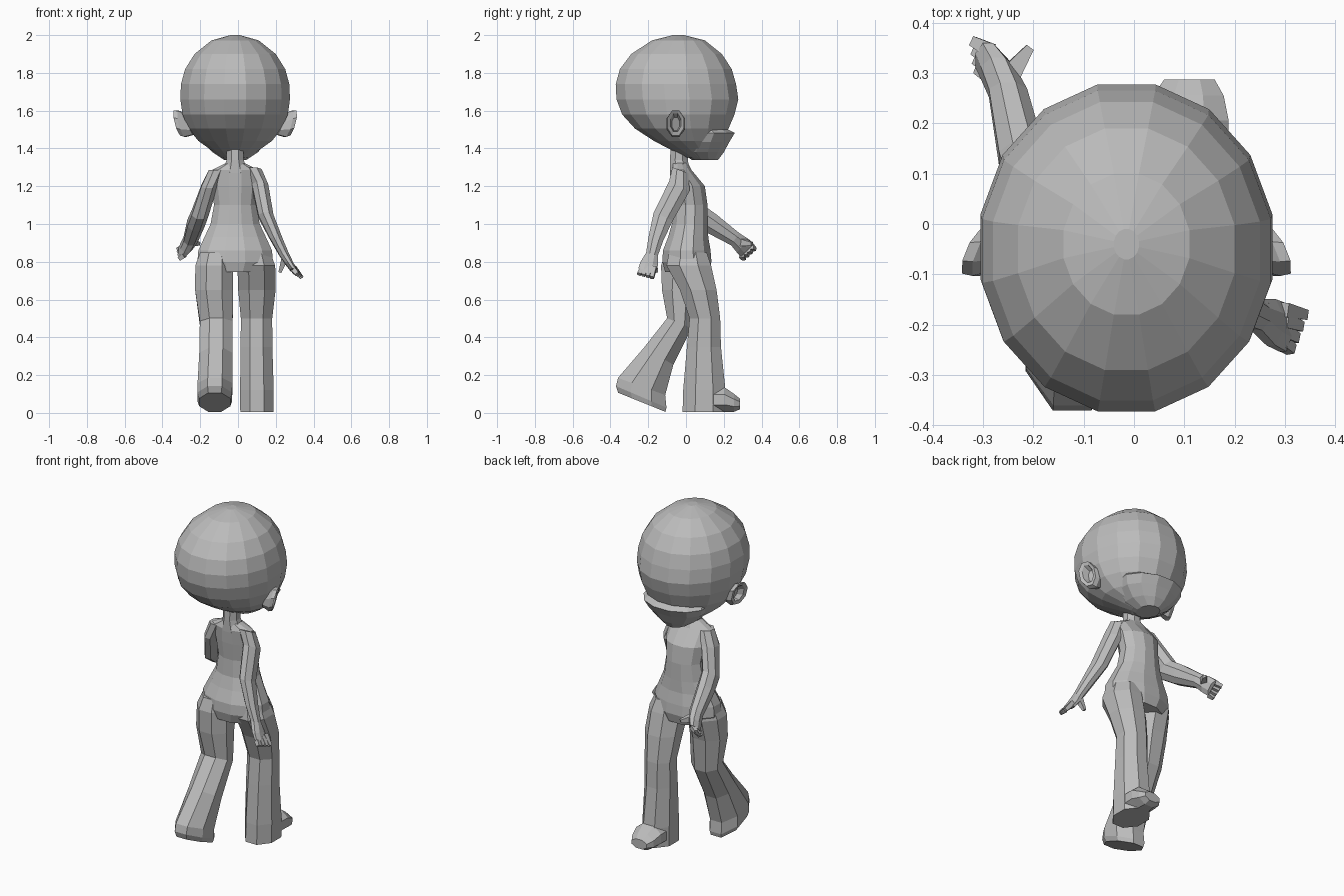
import bpy, bmesh, math
from mathutils import Vector

MID = -0.015  # mirror plane of the body

grey = bpy.data.materials.new("plain grey")
grey.diffuse_color = (0.5, 0.5, 0.5, 1)


def loft(name, rings):
    """Skin a list of equal-length point rings, closing both ends."""
    bm = bmesh.new()
    vs = [[bm.verts.new(p) for p in r] for r in rings]
    n = len(vs[0])
    for a, b in zip(vs, vs[1:]):
        for i in range(n):
            j = (i + 1) % n
            bm.faces.new((a[i], a[j], b[j], b[i]))
    bm.faces.new(vs[0][::-1])
    bm.faces.new(vs[-1])
    bmesh.ops.recalc_face_normals(bm, faces=bm.faces[:])
    me = bpy.data.meshes.new(name)
    bm.to_mesh(me)
    bm.free()
    me.materials.append(grey)
    ob = bpy.data.objects.new(name, me)
    bpy.context.collection.objects.link(ob)
    return ob


def ring(x, y, z, rx, rd, tilt=0, n=8):
    """Ellipse ring, its depth axis tilted in the y-z plane."""
    t = math.radians(tilt)
    d = Vector((0, math.cos(t), math.sin(t)))
    pts = []
    for i in range(n):
        a = 2 * math.pi * (i + 0.5) / n
        k = 1 / math.cos(math.pi / n)
        pts.append(Vector((x, y, z)) + k * (Vector((rx * math.cos(a), 0, 0)) + d * rd * math.sin(a)))
    return pts


def body(name, levels, n):
    """Horizontal rings given as z, half width, back y, front y."""
    return loft(name, [ring(MID, (b + f) / 2, z, w, (f - b) / 2, 0, n) for z, w, b, f in levels])


def limb(name, rows, n=8):
    return loft(name, [ring(*r, n=n) for r in rows])


def finger(name, a, b, r0, r1):
    """Tapered four-sided stick from a to b."""
    a, b = Vector(a), Vector(b)
    d = (b - a).normalized()
    u = d.orthogonal().normalized()
    v = d.cross(u)
    loft(name, [[p + r * (u * math.cos(k * math.pi / 2) + v * math.sin(k * math.pi / 2)) for k in range(4)]
                for p, r in ((a, r0), (b, r1))])


# Head, with a ledge above the jaw
body("head", [(2.0, .025, -.07, -.01), (1.972, .125, -.18, .1), (1.9, .215, -.29, .19),
              (1.82, .265, -.35, .242), (1.74, .287, -.372, .265), (1.66, .29, -.368, .277),
              (1.58, .279, -.338, .257), (1.505, .247, -.27, .225), (1.44, .195, -.17, .187),
              (1.39, .125, -.075, .175), (1.352, .075, 0, .165)], 16)
body("jaw", [(1.505, .18, -.03, .215), (1.482, .192, -.04, .258), (1.435, .172, -.04, .23),
             (1.38, .12, -.03, .2), (1.34, .06, .03, .17)], 12)

# Ears: cupped discs leaning outward
for side, label in ((1, "right"), (-1, "left")):
    rings = []
    for x, z, ry, rz in ((.23, 1.515, .035, .045), (.28, 1.53, .052, .074),
                         (.302, 1.535, .047, .072), (.298, 1.537, .03, .052), (.265, 1.53, .022, .037)):
        pts = []
        for i in range(8):
            a = math.pi * (i + .5) / 4
            dy, dz = ry * math.cos(a), rz * math.sin(a)
            pts.append((MID + side * (x - .4 * dy + .25 * dz), -.055 + dy, z + dz))
        rings.append(pts)
    loft(label + "_ear", rings)

# Neck and torso, wide at the hips and closing at the crotch
body("neck", [(1.43, .045, -.08, .01), (1.34, .045, -.085, .01), (1.27, .07, -.085, .02)], 8)
body("torso", [(1.325, .045, -.08, .01), (1.285, .125, -.085, .03), (1.2, .125, -.08, .1),
               (1.1, .112, -.07, .114), (1.0, .13, -.075, .116), (.93, .163, -.095, .118),
               (.86, .195, -.122, .13), (.8, .2, -.125, .135), (.745, .15, -.11, .12)], 12)

# Legs, one planted and one pushing off
limb("right_leg", [(.09, .01, .85, .08, .1), (.097, .015, .78, .1, .118), (.1, .065, .65, .099, .097),
                   (.098, .1, .5, .083, .081), (.098, .095, .35, .084, .09),
                   (.1, .097, .12, .089, .112), (.1, .095, .005, .088, .113)])
limb("right_foot", [(.103, .1, .07, .083, .065, 90), (.105, .205, .07, .083, .065, 90),
                    (.108, .255, .053, .07, .047, 90), (.11, .287, .047, .05, .027, 90)])
limb("left_leg", [(-.12, -.01, .85, .08, .1), (-.126, -.02, .78, .1, .112), (-.127, -.035, .65, .1, .092),
                  (-.115, -.035, .475, .087, .07, -22), (-.117, -.145, .3, .088, .09, -30),
                  (-.122, -.235, .14, .092, .133, -20), (-.123, -.237, .085, .092, .145, -23),
                  (-.123, -.234, .056, .082, .135, -22)])

# Arms: right swings back, left swings forward
limb("right_arm", [(.08, -.03, 1.285, .045, .045, -20), (.117, -.035, 1.2, .043, .06, -25),
                   (.148, -.12, 1.04, .04, .055, -22), (.203, -.16, .92, .033, .04, -15),
                   (.243, -.18, .84, .027, .032, -15), (.272, -.195, .79, .022, .047, -12),
                   (.295, -.205, .755, .018, .049, -12)])
limb("left_arm", [(-.11, -.03, 1.285, .045, .045, 0), (-.152, -.015, 1.2, .043, .06, 10),
                  (-.2, .05, 1.06, .045, .06, 35), (-.222, .13, 1.005, .046, .055, 52),
                  (-.25, .26, .92, .038, .039, 58), (-.27, .3, .885, .034, .047, 50),
                  (-.29, .325, .86, .025, .048, 45)])

# Fingers and thumbs
for i in range(4):
    f = i / 3
    finger("right_finger", (.295, -.17 - .065 * f, .77 - .015 * f),
           (.338 - .025 * f, -.18 - .07 * f, .715 + .02 * f), .02, .014)
    finger("left_finger", (-.285, .295 + .05 * f, .835 + .045 * f),
           (-.31 - .01 * f, .308 + .055 * f, .815 + .05 * f), .02, .014)
finger("right_thumb", (.25, -.175, .825), (.222, -.155, .745), .026, .011)
finger("left_thumb", (-.255, .285, .905), (-.207, .35, .895), .032, .012)
